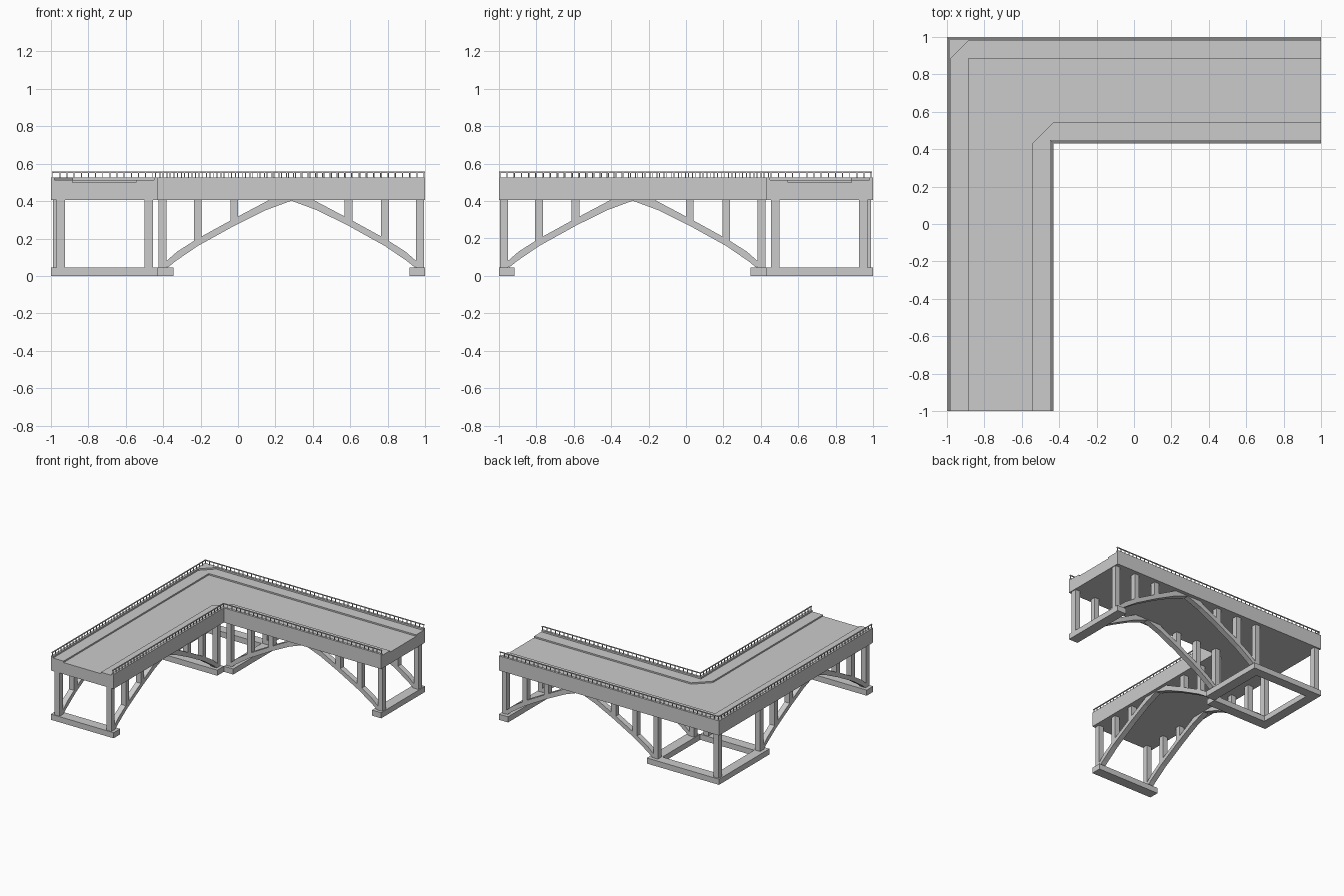
import bpy, bmesh
from mathutils import Matrix, Vector

if "Cube" in bpy.data.objects:
    bpy.data.objects.remove(bpy.data.objects["Cube"])

SWAP = Matrix(((0, -1, 0, 0), (-1, 0, 0, 0), (0, 0, 1, 0), (0, 0, 0, 1)))  # arm A -> arm B
MID = 0.285          # centre of the span along its arm
RIBS = (0.4775, 0.9475)
RIB_W = 0.045


def finish(name, bm):
    bmesh.ops.recalc_face_normals(bm, faces=bm.faces)
    me = bpy.data.meshes.new(name)
    bm.to_mesh(me)
    bm.free()
    ob = bpy.data.objects.new(name, me)
    bpy.context.collection.objects.link(ob)
    return ob


def prism(bm, pts, offset, mat=None):
    """Extrude a flat outline of 3D points along offset."""
    vs = [bm.verts.new(p) for p in pts]
    face = bm.faces.new(vs)
    new = bmesh.ops.extrude_face_region(bm, geom=[face], use_keep_orig=True)["geom"]
    top = [v for v in new if isinstance(v, bmesh.types.BMVert)]
    bmesh.ops.translate(bm, verts=top, vec=offset)
    if mat:
        bmesh.ops.transform(bm, matrix=mat, verts=vs + top)


def box(bm, x0, x1, y0, y1, z0, z1, mat=None):
    prism(bm, [(x0, y0, z0), (x1, y0, z0), (x1, y1, z0), (x0, y1, z0)],
          Vector((0, 0, z1 - z0)), mat)


def slab(name, pts, z0, z1):
    bm = bmesh.new()
    prism(bm, [(x, y, z0) for x, y in pts], Vector((0, 0, z1 - z0)))
    return finish(name, bm)


# L-shaped deck, with raised walkways and edge parapets
slab("deck", [(-1, -1), (-1, 1), (1, 1), (1, .43), (-.43, .43), (-.43, -1)], .405, .50)
slab("outer_walkway", [(-.98, -1), (-.98, .885), (-.885, .98), (1, .98), (1, .885),
                       (-.885, .885), (-.885, -1)], .50, .512)
slab("inner_walkway", [(-.545, -1), (-.545, .43), (-.43, .545), (1, .545), (1, .45),
                       (-.45, .45), (-.45, -1)], .50, .512)
slab("outer_parapet", [(-1, -1), (-1, 1), (1, 1), (1, .98), (-.885, .98),
                       (-.98, .885), (-.98, -1)], .50, .525)
slab("inner_parapet", [(-.45, -1), (-.45, .45), (1, .45), (1, .43),
                       (-.43, .43), (-.43, -1)], .50, .525)

# Half outline of the arch: (distance from mid span, height)
upper = [(.12, .405), (.305, .307), (.5, .2), (.61, .13), (.69, .06)]
lower = [(.66, .045), (.62, .078), (.5, .16), (.305, .268), (.14, .35), (0, .402)]

for arm, mat in (("east", None), ("south", SWAP)):
    ribs, cols, foot, rails = (bmesh.new() for _ in range(4))
    for y in RIBS:
        y0, y1 = y - RIB_W / 2, y + RIB_W / 2
        for s in (-1, 1):
            # arch half
            pts = [(MID, y0, .405)] + [(MID + s * u, y0, z) for u, z in upper + lower]
            prism(ribs, pts, Vector((0, RIB_W, 0)), mat)
            # spandrel columns and end columns
            for u, z in ((.305, .29), (.5, .18), (.688, .04)):
                x = MID + s * u
                box(cols, x - .021, x + .021, y0, y1, z, .41, mat)
    # footings across both ends of the span
    box(foot, -.43, -.345, .43, 1, 0, .046, mat)
    box(foot, .917, 1, .43, 1, 0, .046, mat)
    # railings on both edges
    for y, start in ((.99, -.99), (.44, -.44)):
        n = round((.995 - start) / .0385)
        for i in range(n + 1):
            x = start + (.995 - start) * i / n
            box(rails, x - .0025, x + .0025, y - .0025, y + .0025, .52, .553, mat)
        box(rails, start - .003, 1, y - .004, y + .004, .551, .557, mat)
    finish(arm + "_arch_ribs", ribs)
    finish(arm + "_columns", cols)
    finish(arm + "_footings", foot)
    finish(arm + "_railings", rails)

# Corner support: outer ground beams and one column
bm = bmesh.new()
box(bm, -1, -.43, .92, 1, 0, .046)
box(bm, -1, -.92, .43, .92, 0, .046)
finish("corner_ground_beams", bm)
bm = bmesh.new()
box(bm, -.988, -.943, .943, .988, .04, .41)
finish("corner_column", bm)
